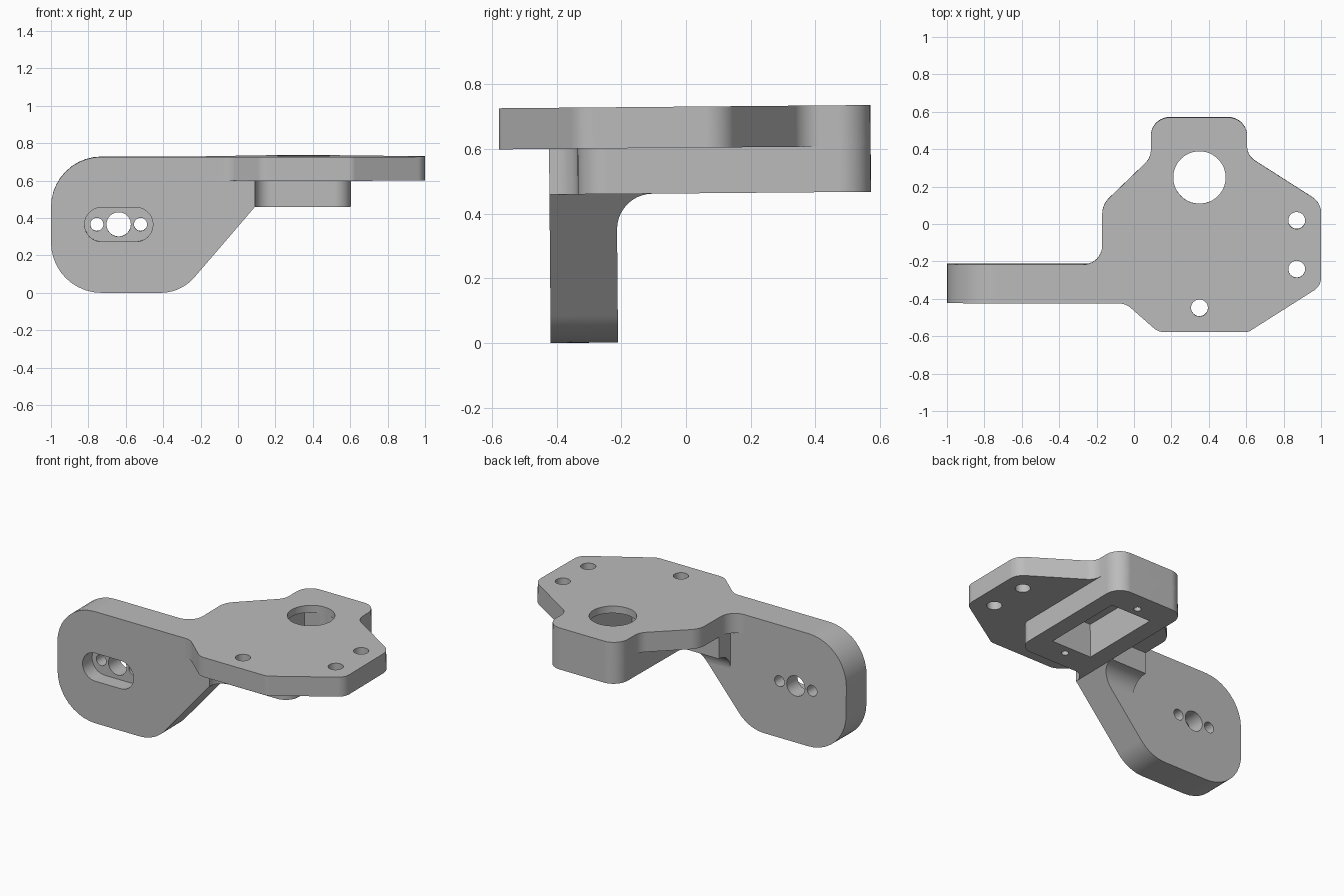
import bpy, bmesh, math
from mathutils import Vector, Matrix

cube = bpy.data.objects.get("Cube")
if cube:
    bpy.data.objects.remove(cube, do_unlink=True)

gray = bpy.data.materials.new("light gray")
gray.use_nodes = True
gray.diffuse_color = (0.5, 0.5, 0.5, 1)
gray.node_tree.nodes["Principled BSDF"].inputs["Base Color"].default_value = (0.5, 0.5, 0.5, 1)


def rounded(corners, steps=10):
    """Outline through (u, v, radius) corners with arcs at each radius."""
    out = []
    for i, (u, v, r) in enumerate(corners):
        p = Vector((u, v))
        if not r:
            out.append(p)
            continue
        a = (Vector(corners[i - 1][:2]) - p).normalized()
        b = (Vector(corners[(i + 1) % len(corners)][:2]) - p).normalized()
        half = a.angle(b) / 2
        centre = p + (a + b).normalized() * r / math.sin(half)
        start = p + a * r / math.tan(half) - centre
        end = p + b * r / math.tan(half) - centre
        sweep = start.angle(end)
        for k in range(steps + 1):
            f = k / steps
            out.append(centre + (start * math.sin((1 - f) * sweep)
                                 + end * math.sin(f * sweep)) / math.sin(sweep))
    return out


def prism(name, outline, lo, hi, axis="z"):
    """Extrude a 2D outline along an axis."""
    place = {"x": lambda p, w: (w, p[0], p[1]),
             "y": lambda p, w: (p[0], w, p[1]),
             "z": lambda p, w: (p[0], p[1], w)}[axis]
    bm = bmesh.new()
    low = [bm.verts.new(place(p, lo)) for p in outline]
    high = [bm.verts.new(place(p, hi)) for p in outline]
    bm.faces.new(low)
    bm.faces.new(high)
    for i in range(len(low)):
        j = (i + 1) % len(low)
        bm.faces.new((low[i], low[j], high[j], high[i]))
    bmesh.ops.recalc_face_normals(bm, faces=bm.faces)
    mesh = bpy.data.meshes.new(name)
    bm.to_mesh(mesh)
    bm.free()
    mesh.materials.append(gray)
    ob = bpy.data.objects.new(name, mesh)
    bpy.context.collection.objects.link(ob)
    return ob


def disc(x, y, r, n=40):
    return [(x + r * math.cos(k * math.tau / n), y + r * math.sin(k * math.tau / n))
            for k in range(n)]


def combine(target, other, operation):
    bpy.context.view_layer.objects.active = target
    mod = target.modifiers.new(operation, "BOOLEAN")
    mod.object, mod.operation, mod.solver = other, operation, "EXACT"
    bpy.ops.object.modifier_apply(modifier=mod.name)
    bpy.data.objects.remove(other, do_unlink=True)


TOP, UNDER, LOW = 0.731, 0.604, 0.463
FRONT, BACK = -0.418, -0.21

# Mounting plate with a neck that runs into the arm
bracket = prism("bracket", rounded([
    (0.09, 0.576, 0.1), (0.605, 0.576, 0.1), (0.605, 0.372, 0.09), (1, 0.12, 0.1),
    (1, -0.325, 0.08), (0.61, -0.572, 0.06), (0.13, -0.572, 0.09), (-0.045, FRONT, 0.1),
    (-0.3, FRONT, 0), (-0.3, BACK, 0), (-0.17, BACK, 0.1), (-0.17, 0.11, 0.12),
    (0.09, 0.36, 0.1)]), UNDER, TOP)

# Upright arm plate
arm = prism("arm", rounded([
    (-1, TOP, 0.27), (-1, 0.004, 0.27), (-0.304, 0.004, 0.24),
    (0.09, LOW, 0), (0.09, TOP, 0)]), FRONT, BACK, "y")

# Motor housing under the plate
housing = prism("housing", rounded([
    (0.09, 0.576, 0.1), (0.09, FRONT, 0), (0.095, -0.33, 0.085),
    (0.605, -0.33, 0.09), (0.605, 0.576, 0.1)]), LOW, 0.66)

# Filleted web behind the arm, trimmed along the arm's sloping edge
web = prism("web", rounded([
    (-0.3, 0.3, 0), (BACK, 0.3, 0), (BACK, LOW, 0.11), (-0.09, LOW, 0),
    (-0.09, 0.65, 0), (-0.3, 0.65, 0)]), -0.17, 0.15, "x")
combine(web, prism("slope", [(-0.304, 0.004), (0.09, LOW), (0.5, LOW), (0.5, 0.004)],
                   -1, 1, "y"), "DIFFERENCE")

for part in (arm, housing, web):
    combine(bracket, part, "UNION")

# Motor pocket, shaft hole and screw holes
cutters = [prism("pocket", [(0.205, -0.15), (0.495, -0.15), (0.495, 0.392), (0.205, 0.392)],
                 0.3, 0.685),
           prism("shaft_hole", disc(0.35, 0.255, 0.14, 64), 0.6, 0.9)]
for x, y in ((0.87, 0.025), (0.87, -0.235), (0.35, -0.442)):
    cutters.append(prism("plate_hole", disc(x, y, 0.045), 0.4, 0.9))
for y in (-0.21, 0.452):
    cutters.append(prism("screw_hole", disc(0.35, y, 0.022), 0.3, 0.62))

# Slotted recess in the arm with three through holes
cutters.append(prism("slot", rounded([
    (-0.82, 0.278, 0.0899), (-0.455, 0.278, 0.0899), (-0.455, 0.46, 0.0899),
    (-0.82, 0.46, 0.0899)]), -0.6, -0.32, "y"))
for dx, r in ((0, 0.065), (-0.117, 0.035), (0.117, 0.035)):
    cutters.append(prism("arm_hole", disc(-0.638 + dx, 0.369, r), -0.6, 0, "y"))
for cutter in cutters:
    combine(bracket, cutter, "DIFFERENCE")

# Slight pitch of the whole bracket, then smooth curved walls with crisp edges
bracket.data.transform(Matrix.Rotation(math.radians(0.5), 4, "X"))
bracket.data.transform(Matrix.Translation((0, 0, -min(v.co.z for v in bracket.data.vertices))))
bpy.ops.object.select_all(action="DESELECT")
bracket.select_set(True)
bpy.context.view_layer.objects.active = bracket
bpy.ops.object.shade_smooth_by_angle(angle=math.radians(30))
weighted = bracket.modifiers.new("flat_faces", "WEIGHTED_NORMAL")
weighted.keep_sharp = True
